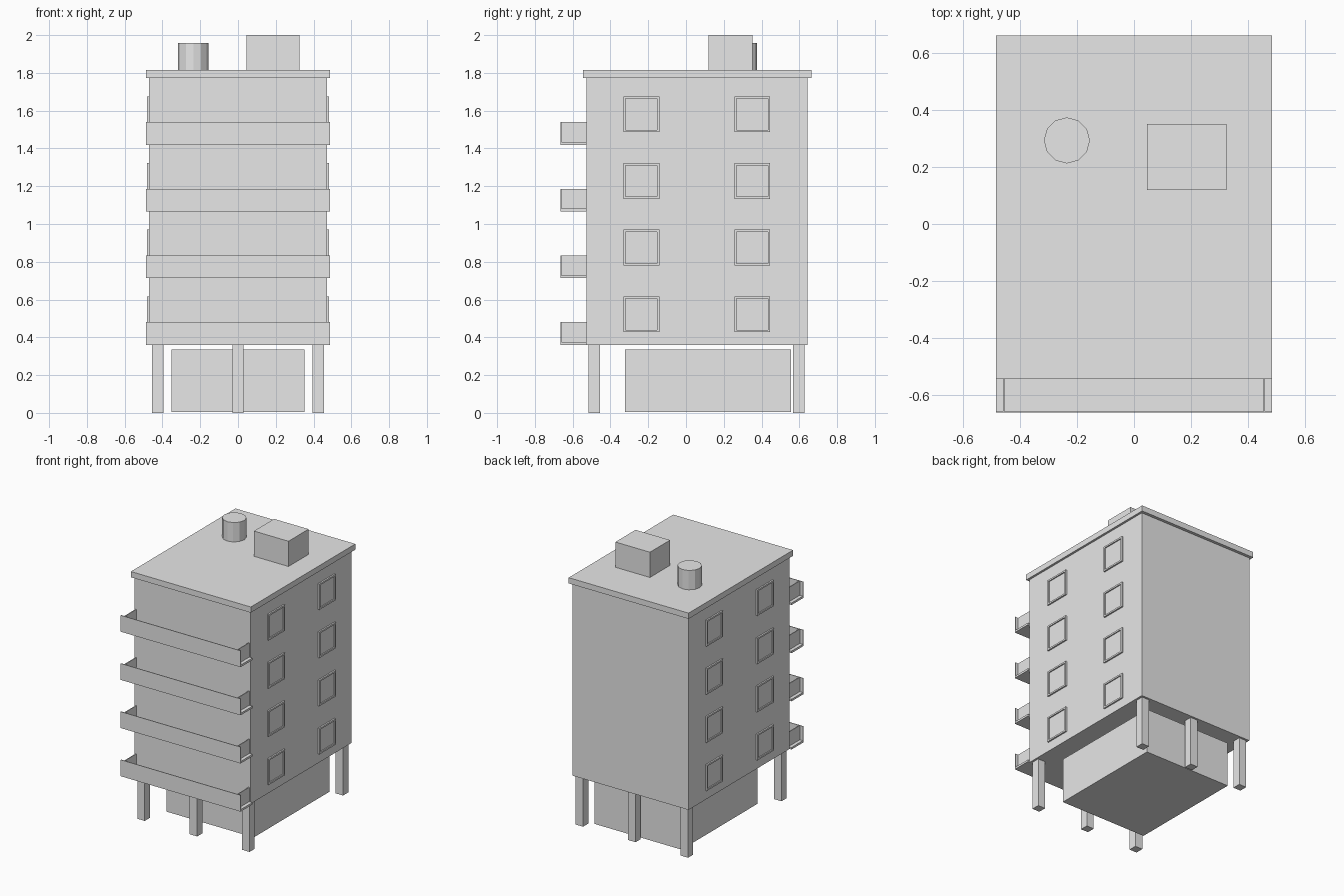
import bpy, bmesh
from mathutils import Matrix, Vector

if "Cube" in bpy.data.objects:
    bpy.data.objects.remove(bpy.data.objects["Cube"])

concrete = bpy.data.materials.new("pale_concrete")
concrete.diffuse_color = (0.8, 0.8, 0.8, 1)
concrete.use_nodes = True
concrete.node_tree.nodes["Principled BSDF"].inputs["Base Color"].default_value = concrete.diffuse_color


def finish(name, bm):
    bmesh.ops.recalc_face_normals(bm, faces=bm.faces)
    mesh = bpy.data.meshes.new(name)
    bm.to_mesh(mesh)
    bm.free()
    mesh.materials.append(concrete)
    obj = bpy.data.objects.new(name, mesh)
    bpy.context.collection.objects.link(obj)
    return obj


def add_box(bm, x, y, z):
    """Box spanning the (min, max) pairs x, y, z."""
    size = Vector((x[1] - x[0], y[1] - y[0], z[1] - z[0]))
    mid = Vector((sum(x) / 2, sum(y) / 2, sum(z) / 2))
    bmesh.ops.create_cube(bm, size=1, matrix=Matrix.Translation(mid) @ Matrix.Diagonal(size.to_4d()))


def box(name, x, y, z):
    bm = bmesh.new()
    add_box(bm, x, y, z)
    return finish(name, bm)


FLOOR = 0.353                      # storey height
BASE = 0.36                        # underside of the tower
ROOF = 1.815

# Main masses
box("ground_floor", (-0.353, 0.353), (-0.322, 0.556), (0.005, 0.335))
box("tower", (-0.47, 0.47), (-0.528, 0.642), (BASE, 1.773))
box("roof_slab", (-0.486, 0.486), (-0.546, 0.664), (1.773, ROOF))
box("stair_house", (0.046, 0.326), (0.119, 0.352), (ROOF, 2.0))

# Water tank on the roof
bm = bmesh.new()
bmesh.ops.create_cone(bm, cap_ends=True, segments=12, radius1=0.081, radius2=0.081,
                      depth=1.957 - ROOF,
                      matrix=Matrix.Translation((-0.236, 0.294, (1.957 + ROOF) / 2)))
finish("water_tank", bm)

# Columns
for x in (-0.425, 0, 0.425):
    for y in (-0.486, 0.597):
        box("column", (x - 0.03, x + 0.03), (y - 0.03, y + 0.03), (0, BASE))

# Balconies: floor, front panel and two inset side panels
for i in range(4):
    z = BASE + i * FLOOR
    bm = bmesh.new()
    add_box(bm, (-0.486, 0.486), (-0.661, -0.528), (z, z + 0.015))
    add_box(bm, (-0.486, 0.486), (-0.664, -0.659), (z, z + 0.12))
    for s in (-1, 1):
        add_box(bm, tuple(sorted((s * 0.455, s * 0.461))), (-0.66, -0.528), (z + 0.012, z + 0.12))
    finish("balcony", bm)

# Window frames raised from both side walls
for s in (-1, 1):
    wall, face = s * 0.468, s * 0.481
    xs = tuple(sorted((wall, face)))
    for i in range(4):
        z0, z1 = 0.427 + i * FLOOR, 0.617 + i * FLOOR
        for y0 in (-0.331, 0.256):
            y1 = y0 + 0.19
            t = 0.012
            bm = bmesh.new()
            add_box(bm, xs, (y0, y1), (z0, z0 + t))
            add_box(bm, xs, (y0, y1), (z1 - t, z1))
            add_box(bm, xs, (y0, y0 + t), (z0 + t, z1 - t))
            add_box(bm, xs, (y1 - t, y1), (z0 + t, z1 - t))
            finish("window_frame", bm)
            # Pane set just behind the frame face
            box("window_pane", tuple(sorted((wall, s * 0.473))),
                (y0 + t, y1 - t), (z0 + t, z1 - t))
